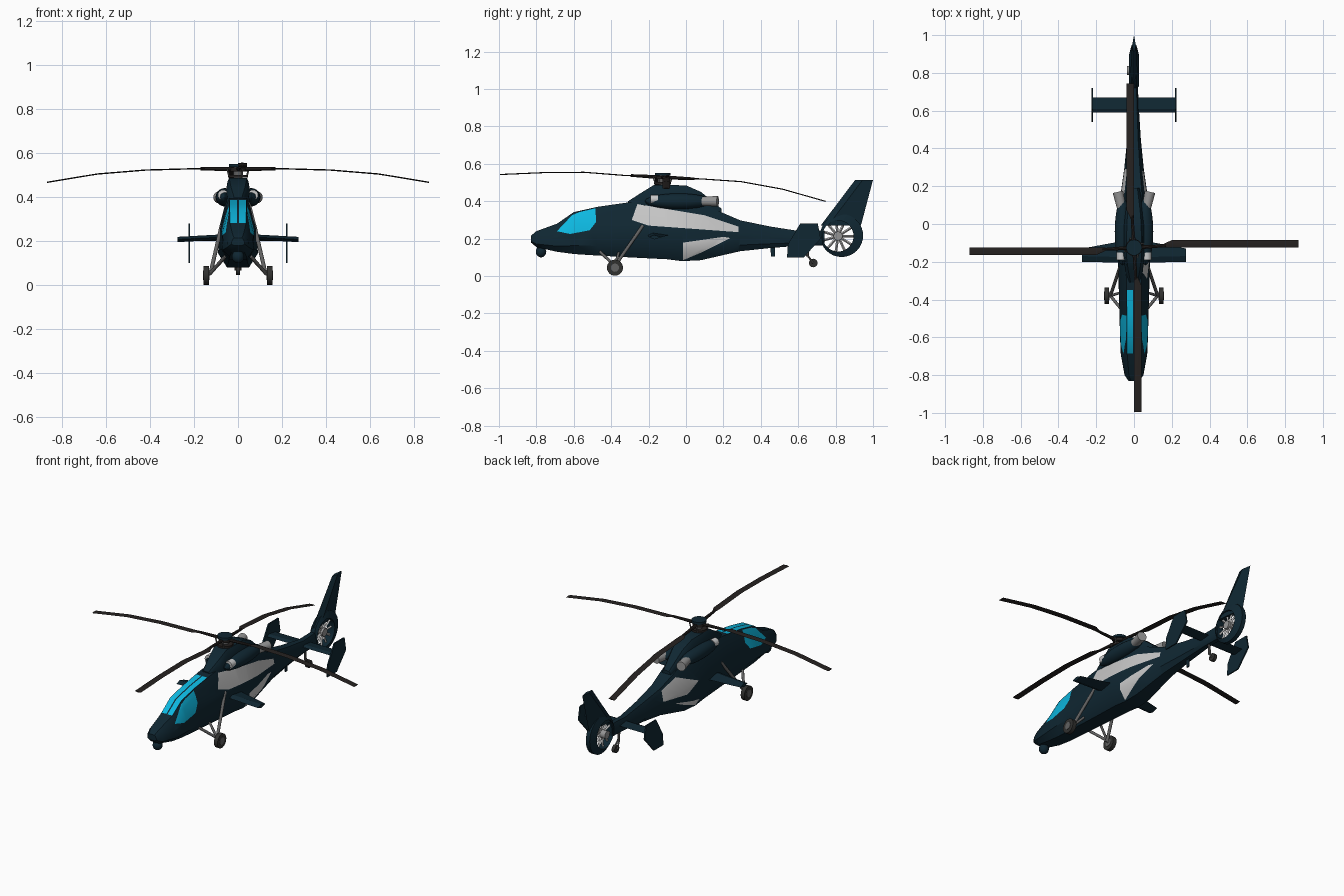
import bpy, bmesh, math
from mathutils import Vector, Matrix

cube = bpy.data.objects.get("Cube")
if cube:
    bpy.data.objects.remove(cube, do_unlink=True)


def material(name, *rgb):
    m = bpy.data.materials.new(name)
    m.use_nodes = True
    m.diffuse_color = (*rgb, 1)
    m.node_tree.nodes["Principled BSDF"].inputs["Base Color"].default_value = (*rgb, 1)
    return m


NAVY = material("navy paint", .005, .02, .032)
GLASS = material("cyan glass", .004, .48, .75)
PALE = material("pale grey paint", .58, .58, .58)
BLADE = material("rotor black", .018, .015, .014)
TYRE = material("tyre rubber", .03, .03, .028)
STEEL = material("strut grey", .12, .12, .12)
METAL = material("exhaust metal", .3, .3, .3)


def finish(name, bm, *mats, smooth=True):
    bmesh.ops.recalc_face_normals(bm, faces=bm.faces)
    me = bpy.data.meshes.new(name)
    bm.to_mesh(me)
    bm.free()
    ob = bpy.data.objects.new(name, me)
    bpy.context.collection.objects.link(ob)
    for m in mats:
        me.materials.append(m)
    if smooth:
        bpy.ops.object.select_all(action='DESELECT')
        ob.select_set(True)
        bpy.context.view_layer.objects.active = ob
        bpy.ops.object.shade_smooth_by_angle(angle=math.radians(35))
    return ob


def loft(rings, closed=False):
    """Skin a row of equal rings, with end caps or as a closed loop."""
    bm = bmesh.new()
    rows = [[bm.verts.new(p) for p in ring] for ring in rings]
    n = len(rows[0])
    pairs = list(zip(rows, rows[1:] + rows[:1]))
    for a, b in pairs if closed else pairs[:-1]:
        for i in range(n):
            j = (i + 1) % n
            bm.faces.new((a[i], a[j], b[j], b[i]))
    if not closed:
        bm.faces.new(rows[0])
        bm.faces.new(rows[-1])
    bmesh.ops.recalc_face_normals(bm, faces=bm.faces)
    bm.normal_update()
    return bm


def tube(name, p, q, r, mat, sides=12, r2=None):
    p, q = Vector(p), Vector(q)
    bm = bmesh.new()
    turn = (q - p).to_track_quat('Z', 'Y').to_matrix().to_4x4()
    bmesh.ops.create_cone(bm, cap_ends=True, segments=sides, radius1=r,
                          radius2=r if r2 is None else r2, depth=(q - p).length,
                          matrix=Matrix.Translation((p + q) / 2) @ turn)
    return finish(name, bm, mat)


def ball(name, centre, scale, mat):
    bm = bmesh.new()
    bmesh.ops.create_uvsphere(bm, u_segments=16, v_segments=10, radius=1,
                              matrix=Matrix.LocRotScale(Vector(centre), None, Vector(scale)))
    return finish(name, bm, mat)


def paint(bm, outline, axes, facing, index):
    """Cut a convex outline into the faces that pass the facing test and colour the inside."""
    pts = [Vector(p) for p in outline]
    mid = sum(pts, Vector((0, 0))) / len(pts)
    planes = []

    def inside():
        bm.normal_update()
        flat = lambda f: Vector([f.calc_center_median()[a] for a in axes])
        return [f for f in bm.faces if facing(f.normal)
                and all((flat(f) - p).dot(n) < 1e-5 for p, n in planes)]

    for p, q in zip(pts, pts[1:] + pts[:1]):
        n = Vector((q.y - p.y, p.x - q.x))
        if n.dot(p - mid) < 0:
            n.negate()
        co, no = Vector((0, 0, 0)), Vector((0, 0, 0))
        for k, a in enumerate(axes):
            co[a], no[a] = p[k], n[k]
        faces = inside()
        geom = faces + list({e for f in faces for e in f.edges}) + list({v for f in faces for v in f.verts})
        bmesh.ops.bisect_plane(bm, geom=geom, dist=1e-5, plane_co=co, plane_no=no)
        planes.append((p, n))
    for f in inside():
        f.material_index = index


def section(y, zb, zt, w, wt):
    h = zt - zb
    half = [(.55 * w, zb), (w, zb + .2 * h), (w * .98, zb + .52 * h),
            (wt + .25 * (w - wt), zb + .88 * h), (.9 * wt, zt)]
    return [(x, y, z) for x, z in half] + [(-x, y, z) for x, z in reversed(half)]


# fuselage and tail boom: y, bottom, top, half width, half width of the roof
hull = [(-.83, .18, .215, .03, .02), (-.8, .155, .24, .05, .03), (-.69, .13, .28, .07, .04),
        (-.6, .118, .342, .074, .042), (-.475, .11, .37, .077, .042), (-.3, .1, .395, .082, .045),
        (-.1, .09, .4, .09, .05), (-.02, .08, .4, .09, .05), (.08, .085, .39, .083, .05),
        (.18, .108, .345, .068, .045), (.29, .133, .298, .052, .035), (.45, .15, .265, .036, .024),
        (.61, .163, .24, .026, .018), (.74, .165, .245, .02, .014)]
bm = loft([section(*s) for s in hull])
window = [(-.69, .24), (-.61, .325), (-.57, .342), (-.485, .362), (-.48, .29), (-.515, .245), (-.62, .225)]
for s in (1, -1):
    paint(bm, window, (1, 2), lambda n: n.x * s > .3, 1)
    paint(bm, [(s * .004, -.685), (s * .036, -.685), (s * .036, -.35), (s * .004, -.35)],
          (0, 1), lambda n: n.z > .5, 1)
left_side, right_side = (lambda n: n.x > .3), (lambda n: n.x < -.3)
paint(bm, [(-.26, .385), (.1, .325), (.28, .265), (.28, .235), (-.2, .27), (-.29, .3)], (1, 2), left_side, 2)
paint(bm, [(-.015, .245), (-.015, .085), (.08, .125), (.27, .22), (.2, .21)], (1, 2), left_side, 2)
paint(bm, [(0, .25), (.17, .325), (.29, .285), (.29, .22), (.1, .2)], (1, 2), right_side, 2)
paint(bm, [(-.015, .13), (-.015, .085), (.08, .125), (.2, .18)], (1, 2), right_side, 2)
finish("fuselage", bm, NAVY, GLASS, PALE)

# engine cowling on the roof
cowl = [(-.31, .37, .4, .03, .02), (-.24, .36, .445, .048, .035), (-.17, .36, .488, .056, .045),
        (0, .36, .485, .056, .042), (.08, .35, .45, .05, .035), (.19, .32, .36, .03, .02)]
finish("engine_cowling", loft([section(*c) for c in cowl]), NAVY)

# chin sensor
ball("sensor_ball", (0, -.775, .13), (.028, .028, .03), NAVY)
tube("sensor_neck", (0, -.775, .14), (0, -.775, .19), .022, NAVY)


def slab(name, outline, x_mid, thick, mat):
    """Plate cut to a (y, z) outline."""
    return finish(name, loft([[(x_mid + d, y, z) for y, z in outline]
                              for d in (-thick, thick)]), mat, smooth=False)


end_plate = [(.54, .1), (.63, .1), (.72, .2), (.705, .28), (.61, .28), (.545, .17)]
for s, side in ((1, "left_"), (-1, "right_")):
    # engine nacelles, intakes and splayed exhausts
    ball(side + "nacelle", (s * .06, -.04, .4), (.042, .18, .042), NAVY)
    tube(side + "intake", (s * .068, -.19, .41), (s * .068, -.15, .41), .024, PALE, 16)
    tube(side + "exhaust", (s * .062, .07, .4), (s * .085, .17, .4), .024, METAL, 16, .028)
    # stub wing
    finish(side + "stub_wing", loft([
        [(s * x, y, z + t) for y, t in ((front, 0), (front + .03, .012), (back, 0), (front + .03, -.012))]
        for x, front, back, z in ((.06, -.205, -.09, .22), (.275, -.2, -.13, .208))]), NAVY, smooth=False)
    # tailplane end plate
    slab(side + "end_plate", end_plate, s * .222, .004, NAVY)
    # main wheel and its struts
    hub = Vector((s * .145, -.38, .045))
    axle = Vector((s * .012, 0, 0))
    tube(side + "main_tyre", hub - axle, hub + axle, .043, TYRE, 24)
    tube(side + "wheel_hub", hub - axle * 1.2, hub + axle * 1.2, .022, STEEL, 16)
    knee = (s * .125, -.38, .055)
    tube(side + "axle", knee, hub, .009, STEEL)
    tube(side + "shock_strut", knee, (s * .075, -.23, .27), .009, STEEL)
    tube(side + "drag_strut", knee, (s * .06, -.46, .13), .008, STEEL)
    tube(side + "side_strut", knee, (s * .06, -.36, .125), .007, STEEL)

finish("tailplane", loft([[(x, .59, .21), (x, .61, .219), (x, .67, .21), (x, .61, .201)]
                          for x in (-.222, .222)]), NAVY, smooth=False)

# tail wheel and antenna
tube("tail_tyre", (-.01, .68, .07), (.01, .68, .07), .023, TYRE, 20)
for s in (1, -1):
    tube("tail_fork", (s * .012, .68, .07), (s * .004, .65, .11), .005, STEEL, 8)
tube("tail_strut", (0, .65, .105), (0, .645, .18), .008, STEEL, 10)
slab("belly_antenna", [(.45, .16), (.455, .105), (.475, .105), (.475, .16)], 0, .003, NAVY)

# ducted tail fan
fan = Vector((0, .813, .214))
rings = []
for k in range(32):
    a = math.tau * k / 32
    out = Vector((0, math.cos(a), math.sin(a)))
    inner, outer = fan + out * .083, Vector((0, .832, .217)) + out * .115
    rings.append([p + Vector((x, 0, 0)) for p, x in
                  ((inner, -.026), (inner, .026), (outer, .013), (outer, -.013))])
finish("fan_duct", loft(rings, closed=True), NAVY)
tube("fan_hub", fan - Vector((.038, 0, 0)), fan + Vector((.018, 0, 0)), .024, METAL, 16)
for k in range(11):
    a = math.tau * k / 11
    out = Vector((0, math.cos(a), math.sin(a)))
    tube("fan_blade", fan + out * .02, fan + out * .085, .007, PALE, 4)

# swept vertical fin
finish("tail_fin", loft([[(0, a, z), (t, a + .04, z), (0, b, z), (-t, a + .04, z)]
                         for z, a, b, t in ((.27, .72, .935, .022), (.515, .905, 1, .01))]),
       NAVY, smooth=False)

# rotor mast and head
HUB = Vector((0, -.125, 0))
for name, low, high, r, mat in (("rotor_mast", .46, .545, .02, STEEL), ("swashplate", .49, .502, .045, BLADE),
                                ("rotor_head", .518, .535, .035, BLADE), ("head_cap", .538, .552, .042, NAVY)):
    tube(name, HUB + Vector((0, 0, low)), HUB + Vector((0, 0, high)), r, mat, 20)

# four drooping rotor blades: quarter turns and heights along the span
side_droop = (.53, .524, .506, .468)
for turn, heights in ((0, side_droop), (1, (.52, .505, .465, .4)),
                      (2, side_droop), (3, (.538, .555, .553, .543))):
    spin = Matrix.Rotation(turn * math.pi / 2, 3, 'Z')
    rings = [[HUB + spin @ Vector((r, .02 + c, z + t)) for c, t in
              ((-.02, 0), (0, -.003), (.02, 0), (0, .003))]
             for r, z in zip((.2, .42, .64, .87), heights)]
    rings.insert(0, [HUB + spin @ Vector((.15, .008 + c, heights[0] + t)) for c, t in
                     ((-.008, 0), (0, -.004), (.008, 0), (0, .004))])
    finish("rotor_blade", loft(rings), BLADE)
    tube("blade_grip", HUB + Vector((0, 0, .528)),
         HUB + spin @ Vector((.17, .01, heights[0])), .011, BLADE, 8, .007)
    tube("pitch_link", HUB + spin @ Vector((.04, .02, .496)),
         HUB + spin @ Vector((.05, .02, .53)), .004, STEEL, 6)
